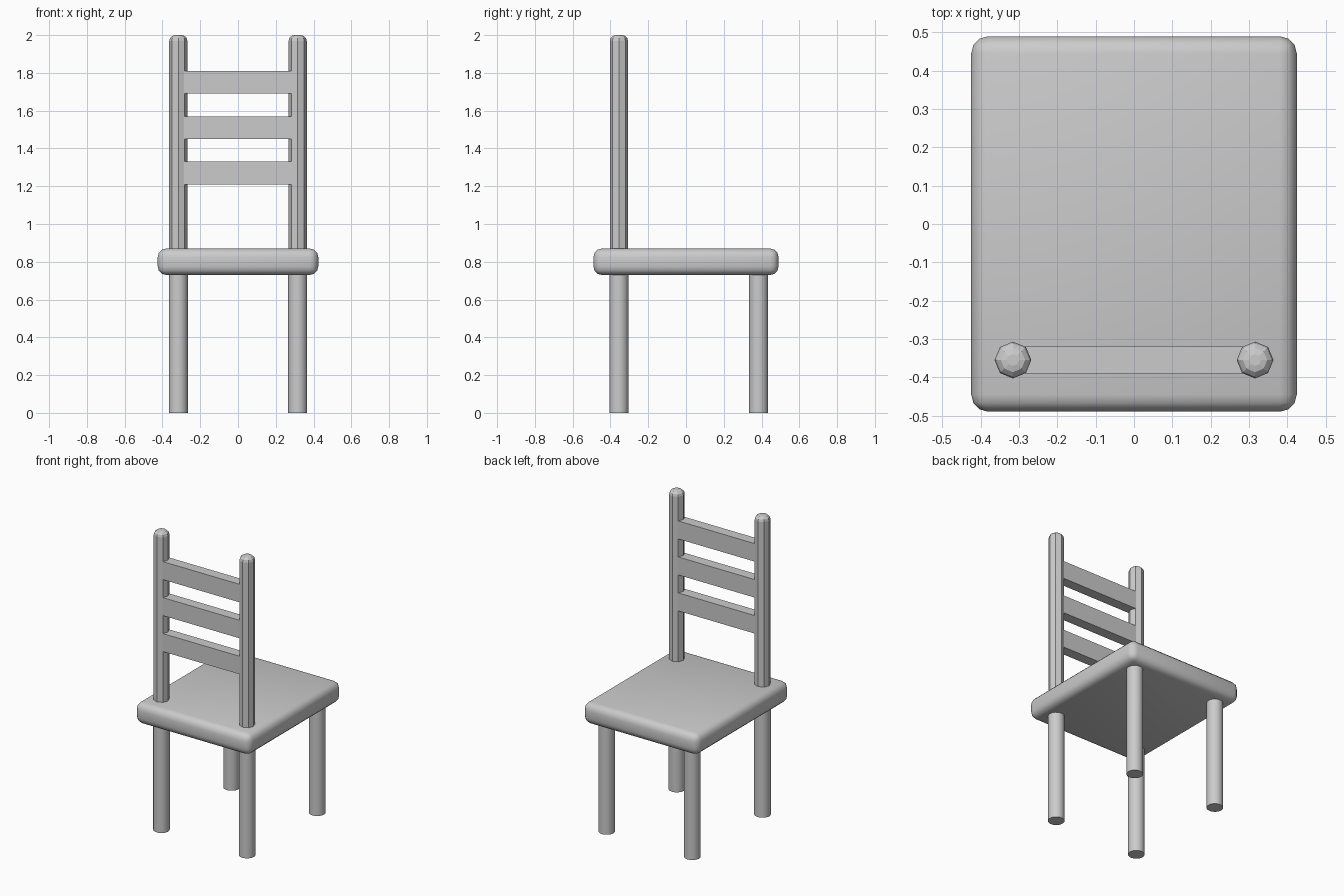
import bpy
import math

if "Cube" in bpy.data.objects:
    bpy.data.objects.remove(bpy.data.objects["Cube"])

POST_X, BACK_Y, FRONT_Y = 0.316, -0.355, 0.384
SEAT_BOTTOM, SEAT_TOP = 0.73, 0.87


def box(name, size, location):
    bpy.ops.mesh.primitive_cube_add(size=1, location=location)
    ob = bpy.context.object
    ob.name = name
    ob.scale = size
    bpy.ops.object.transform_apply(location=False, rotation=False, scale=True)
    return ob


def rod(name, sides, radius, x, y, z0, z1):
    bpy.ops.mesh.primitive_cylinder_add(vertices=sides, radius=radius, depth=z1 - z0,
                                        location=(x, y, (z0 + z1) / 2))
    ob = bpy.context.object
    ob.name = name
    return ob


def bevel(ob, width, segments, limit='ANGLE'):
    mod = ob.modifiers.new("rounded_edges", 'BEVEL')
    mod.width = width
    mod.segments = segments
    mod.limit_method = limit
    return mod


# Seat: slab with rounded edges, smooth all round
seat = box("seat", (0.85, 0.98, SEAT_TOP - SEAT_BOTTOM),
           (0, 0, (SEAT_TOP + SEAT_BOTTOM) / 2))
bevel(seat, 0.045, 3)
bpy.ops.object.shade_smooth()

for side, sx in (("left", -1), ("right", 1)):
    # Round legs
    for place, y in (("front", FRONT_Y), ("back", BACK_Y)):
        rod(f"{place}_leg_{side}", 32, 0.05, sx * POST_X, y, 0, SEAT_BOTTOM + 0.02)
        bpy.ops.object.shade_smooth_by_angle(angle=math.radians(30))

    # Eight-sided back posts with rounded tops
    post = rod(f"back_post_{side}", 8, 0.048, sx * POST_X, BACK_Y, SEAT_TOP - 0.03, 2.0)
    weights = post.data.attributes.new("bevel_weight_edge", 'FLOAT', 'EDGE')
    for e in post.data.edges:
        if all(post.data.vertices[v].co.z > 0 for v in e.vertices):
            weights.data[e.index].value = 1.0
    bevel(post, 0.03, 3, 'WEIGHT')

# Back slats
for i, z in enumerate((1.27, 1.51, 1.75)):
    box(f"back_slat_{i + 1}", (2 * POST_X - 0.05, 0.07, 0.12), (0, BACK_Y, z))
